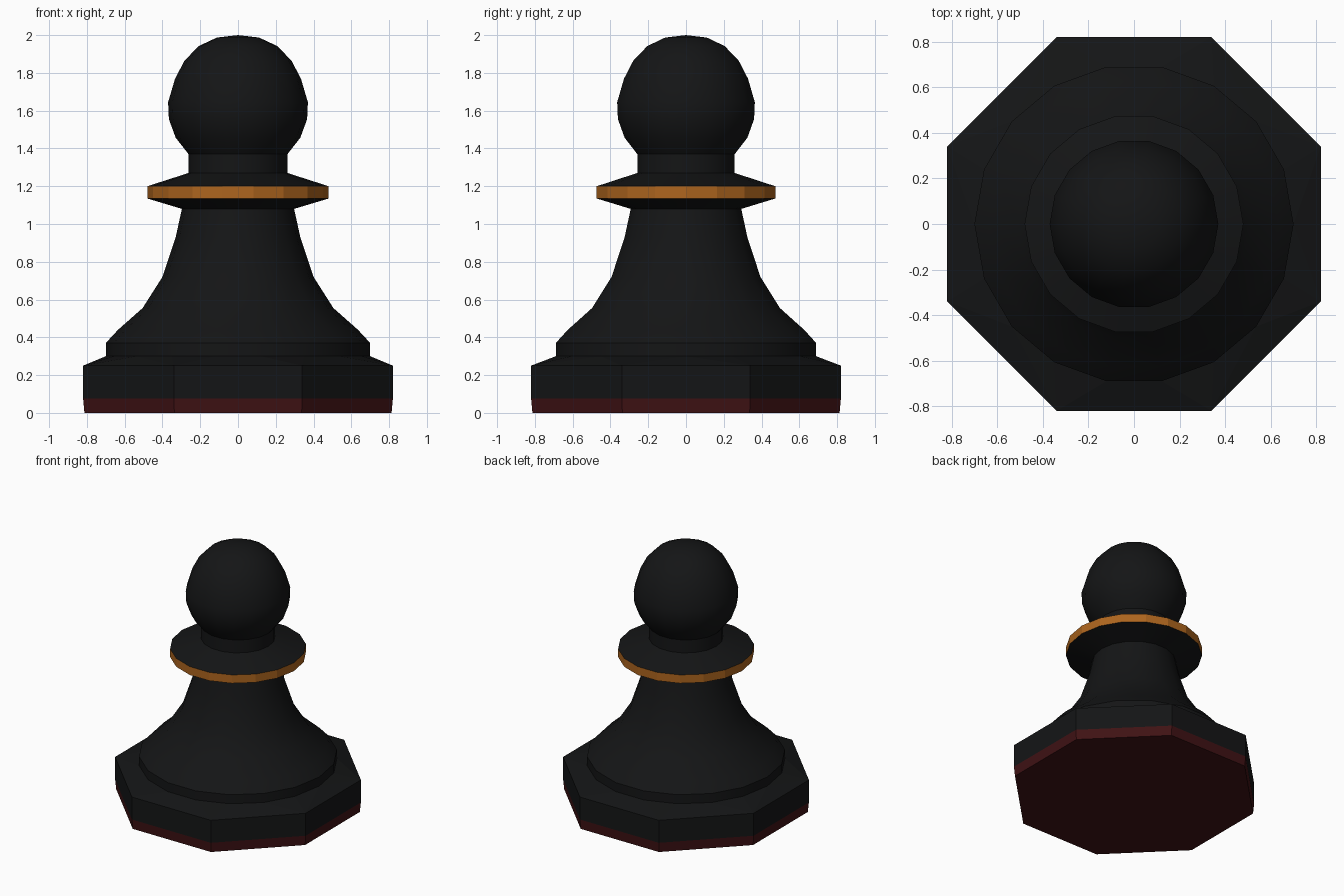
import bpy, bmesh
from math import pi, cos, sin, radians

if "Cube" in bpy.data.objects:
    bpy.data.objects.remove(bpy.data.objects["Cube"])


def material(name, rgb):
    m = bpy.data.materials.new(name)
    m.diffuse_color = (*rgb, 1)
    m.use_nodes = True
    m.node_tree.nodes["Principled BSDF"].inputs["Base Color"].default_value = m.diffuse_color
    return m


BLACK = material("black", (0.007, 0.0075, 0.008))
AMBER = material("amber", (0.42, 0.13, 0.013))
RED = material("dark_red", (0.05, 0.006, 0.007))


def ring(bm, r, z, sides, turn=0):
    return [bm.verts.new((r * cos(turn + 2 * pi * i / sides),
                          r * sin(turn + 2 * pi * i / sides), z)) for i in range(sides)]


def finish(bm, name, mat, smooth=False):
    me = bpy.data.meshes.new(name)
    bm.to_mesh(me)
    bm.free()
    me.materials.append(mat)
    ob = bpy.data.objects.new(name, me)
    bpy.context.collection.objects.link(ob)
    if smooth:
        bpy.ops.object.select_all(action='DESELECT')
        ob.select_set(True)
        bpy.context.view_layer.objects.active = ob
        bpy.ops.object.shade_smooth_by_angle(angle=radians(30))
    return ob


def lathe(name, profile, mat, sides=18, turn=0, cap_bottom=False, smooth=False):
    """Revolve a bottom-to-top (radius, z) profile; radius 0 closes to a point."""
    bm = bmesh.new()
    rings = [ring(bm, r, z, sides, turn) if r else [bm.verts.new((0, 0, z))] * sides
             for r, z in profile]
    for a, b in zip(rings, rings[1:]):
        for i in range(sides):
            j = (i + 1) % sides
            quad = [a[i], a[j], b[j], b[i]]
            bm.faces.new(list(dict.fromkeys(quad)))
    if cap_bottom:
        bm.faces.new(rings[0][::-1])
    return finish(bm, name, mat, smooth)


OCT = 1 / cos(pi / 8)  # flat-to-corner ratio of an octagon

# Felt pad under the octagonal base
lathe("felt_pad", [(0.813 * OCT, 0), (0.82 * OCT, 0.075)], RED, 8, pi / 8, cap_bottom=True)

# Octagonal base whose sloped top blends into the round foot
bm = bmesh.new()
verts = (ring(bm, 0.82 * OCT, 0.075, 8, pi / 8) + ring(bm, 0.82 * OCT, 0.25, 8, pi / 8)
         + ring(bm, 0.70, 0.30, 18))
bmesh.ops.convex_hull(bm, input=verts)
bmesh.ops.recalc_face_normals(bm, faces=bm.faces[:])
bmesh.ops.delete(bm, geom=[f for f in bm.faces if abs(f.normal.z) > 0.999], context='FACES')
finish(bm, "octagonal_base", BLACK)

# Flared stem up to the underside of the collar
lathe("stem", [(0.70, 0.30), (0.70, 0.37), (0.635, 0.44), (0.505, 0.555), (0.40, 0.72),
               (0.33, 0.93), (0.297, 1.08), (0.48, 1.135)], BLACK, smooth=True)

# Coloured collar band
lathe("collar_band", [(0.48, 1.135), (0.48, 1.20)], AMBER)

# Collar top, neck and ball head
lathe("neck_and_head", [(0.48, 1.20), (0.262, 1.27), (0.262, 1.37), (0.33, 1.457),
                        (0.366, 1.555), (0.37, 1.645), (0.333, 1.77), (0.283, 1.865),
                        (0.208, 1.942), (0.112, 1.987), (0, 2.0)], BLACK, smooth=True)
